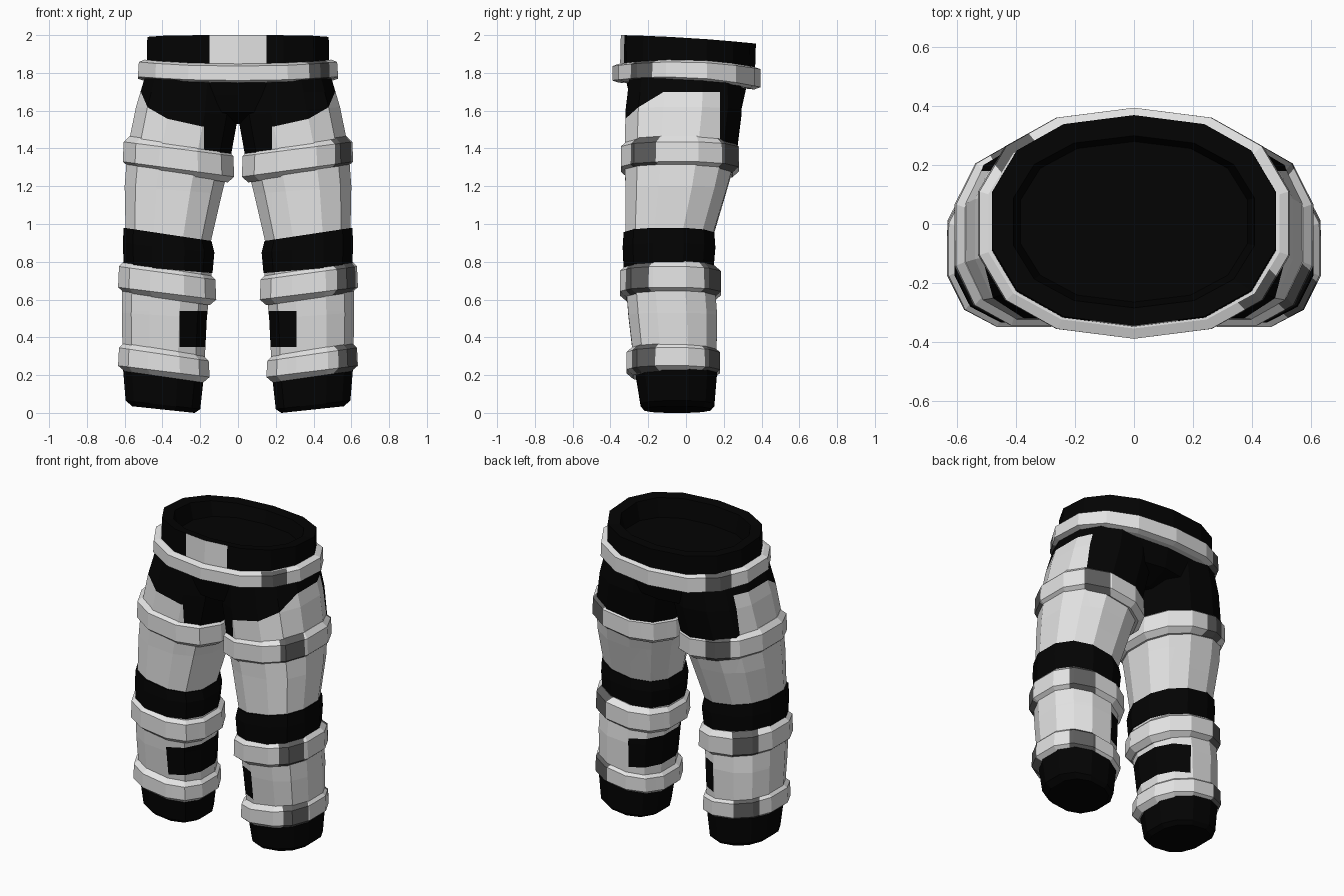
import bpy, bmesh
from math import cos, sin, pi, radians
from mathutils import Vector

cube = bpy.data.objects.get("Cube")
if cube:
    bpy.data.objects.remove(cube, do_unlink=True)


def material(name, value):
    m = bpy.data.materials.new(name)
    m.use_nodes = True
    color = (value, value, value, 1)
    m.diffuse_color = color
    m.node_tree.nodes["Principled BSDF"].inputs["Base Color"].default_value = color
    return m


BLACK = material("black fabric", 0.001)
LIGHT = material("light grey armour", 0.78)
GREY = material("dark grey buckle", 0.11)


def power(t, p):
    return abs(t) ** p * (1 if t >= 0 else -1)


def ring(x0, x1, y0, y1, z0, z1, tilt=0, sag=0, n=12):
    """Rounded polygon between x0..x1 and y0..y1; height runs from z0 at x0 to z1 at x1."""
    start = pi / 2 if n == 14 else pi / n
    raw = []
    for i in range(n):
        a = start + 2 * pi * i / n
        # The torso is evenly round; legs are squarer in front than behind
        p = 0.86 if n == 14 else 0.8 if sin(a) < 0 else 0.87
        raw.append((power(cos(a), p), power(sin(a), p)))
    mx = max(u for u, v in raw)
    front, back = -min(v for u, v in raw), max(v for u, v in raw)
    pts = []
    for u, v in raw:
        u, v = u / mx, v / (back if v > 0 else front)
        pts.append(Vector(((x0 + x1) / 2 + u * (x1 - x0) / 2,
                           (y0 + y1) / 2 + v * (y1 - y0) / 2,
                           (z0 + z1) / 2 + u * (z1 - z0) / 2 + tilt * v + sag * v * v)))
    return pts


def loft(name, rings, mats, cuts=(), rule=None, side=1):
    """Skin rings, slice along the cut planes, colour by rule, then mirror if needed."""
    bm = bmesh.new()
    loops = [[bm.verts.new(p) for p in r] for r in rings]
    n = len(loops[0])
    for a, b in zip(loops, loops[1:]):
        for i in range(n):
            j = (i + 1) % n
            bm.faces.new((a[i], a[j], b[j], b[i]))
    bm.faces.new(loops[0])
    bm.faces.new(loops[-1])
    for co, no in cuts:
        bmesh.ops.bisect_plane(bm, geom=bm.verts[:] + bm.edges[:] + bm.faces[:],
                               plane_co=co, plane_no=no)
    if rule:
        for f in bm.faces:
            f.material_index = int(rule(f.calc_center_median()))
    bmesh.ops.scale(bm, vec=(side, 1, 1), verts=bm.verts)
    bmesh.ops.recalc_face_normals(bm, faces=bm.faces)
    me = bpy.data.meshes.new(name)
    bm.to_mesh(me)
    bm.free()
    for m in mats:
        me.materials.append(m)
    bpy.context.collection.objects.link(bpy.data.objects.new(name, me))


def band(name, outer, top, bottom, buckles, side=1, n=12, chamfer=0.03,
         top_bend=(0, 0), low_bend=(0, 0)):
    """Raised chamfered strap; each buckle (x, y, facing angle) is a cut section of it."""
    x0, x1, y0, y1 = outer
    d = 0.035
    inner = (x0 + d, x1 - d, y0 + d, y1 - d)
    half = 0.078
    frames = []
    for x, y, angle in buckles:
        a = radians(angle)
        frames.append((Vector((x, y, 0)), Vector((cos(a), sin(a), 0)),
                       Vector((-sin(a), cos(a), 0))))

    def is_buckle(c):
        return any(abs((c - p).dot(t)) < half and (c - p).dot(out) > -0.08
                   for p, out, t in frames)

    loft(name, [ring(*inner, *top, *top_bend, n=n),
                ring(x0 + .005, x1 - .005, y0, y1, top[0] - chamfer, top[1] - chamfer,
                     *top_bend, n=n),
                ring(*outer, bottom[0] + chamfer, bottom[1] + chamfer, *low_bend, n=n),
                ring(*inner, *bottom, *low_bend, n=n)], [LIGHT, GREY],
         cuts=[(p + t * s, t) for p, out, t in frames for s in (-half, half)],
         rule=is_buckle, side=side)


# Waistband with broad rim, recessed top and light front panel
loft("waistband", [
    ring(-.485, .485, -.35, .365, 1.79, 1.79, n=14),
    ring(-.48, .48, -.345, .37, 1.985, 1.985, -.0225, -.0075, n=14),
    ring(-.41, .41, -.285, .3, 1.98, 1.98, -.02, -.0075, n=14),
    ring(-.385, .385, -.265, .28, 1.87, 1.87, n=14)],
    [BLACK, LIGHT],
    cuts=[((x, 0, 0), (1, 0, 0)) for x in (-.15, .15)],
    rule=lambda c: abs(c.x) < .15 and c.y < -.3 and c.z < 1.96)

# Pelvis filling the space between the thighs
loft("pelvis", [ring(-.485, .485, -.33, .34, 1.82, 1.82, n=14),
                ring(-.43, .43, -.3, .31, 1.68, 1.68, n=14),
                ring(-.3, .3, -.28, .29, 1.59, 1.59, n=14),
                ring(-.08, .08, -.13, .14, 1.53, 1.53, n=14)], [BLACK])

# Belt
band("belt", (-.53, .53, -.39, .395), (1.87, 1.87), (1.765, 1.765),
     [(.435, -.24, -47), (-.42, .26, 130)], n=14, chamfer=.012,
     top_bend=(-.008, -.03), low_bend=(-.018, -.035))


def thigh_is_light(c):
    plate = c.x > .18 and c.y < .18 and c.z < 1.7
    slant = c.z < 1.515 + .22 * (c.x - .18) + .55 * (c.y + .32)
    return c.z < 1.36 or (plate and slant)


def shin_is_light(c):
    return not (c.x < .31 and .35 < c.z < .54)


# Legs, built on the left and mirrored to the right; the right has rear buckles only
thigh_buckles = {1: [(.55, -.22, -42), (.46, .21, 50)], -1: [(.4, .23, 65)]}
shin_buckles = {1: [(.58, -.265, -42), (.51, .13, 50)], -1: [(.52, .125, 50)]}
ankle_buckles = {1: [(.58, -.225, -44), (.51, .13, 50)], -1: [(.53, .125, 50)]}

for side, label in ((1, "left"), (-1, "right")):
    loft(label + "_thigh", [
        ring(0, .495, -.3, .29, 1.77, 1.77),
        ring(0, .54, -.32, .295, 1.57, 1.62),
        ring(.045, .585, -.325, .265, 1.32, 1.40),
        ring(.085, .6, -.32, .215, 1.16, 1.2),
        ring(.15, .595, -.32, .135, .88, .95)],
        [BLACK, LIGHT],
        cuts=[((0, 0, 1.36), (0, 0, 1)), ((0, 0, 1.7), (0, 0, 1)),
              ((.18, 0, 0), (1, 0, 0)), ((0, .18, 0), (0, 1, 0)),
              ((.18, -.32, 1.515), (-.22, -.55, 1))],
        rule=thigh_is_light, side=side)
    loft(label + "_knee", [
        ring(.14, .605, -.33, .15, .91, .98),
        ring(.125, .61, -.335, .155, .85, .9),
        ring(.135, .605, -.33, .145, .74, .78)], [BLACK], side=side)
    loft(label + "_shin", [
        ring(.14, .61, -.325, .145, .74, .79),
        ring(.165, .615, -.305, .165, .5, .53),
        ring(.18, .61, -.27, .16, .2, .24)],
        [BLACK, LIGHT],
        cuts=[((.31, 0, 0), (1, 0, 0)), ((0, 0, .35), (0, 0, 1)), ((0, 0, .54), (0, 0, 1))],
        rule=shin_is_light, side=side)
    loft(label + "_boot", [
        ring(.18, .61, -.27, .165, .2, .25),
        ring(.2, .595, -.24, .15, .02, .065),
        ring(.23, .56, -.22, .13, 0, .035)], [BLACK], side=side)
    band(label + "_thigh_band", (.02, .61, -.345, .28), (1.39, 1.465), (1.22, 1.3),
         thigh_buckles[side], side)
    band(label + "_upper_shin_band", (.115, .635, -.35, .185), (.735, .805), (.57, .635),
         shin_buckles[side], side)
    band(label + "_ankle_band", (.15, .635, -.315, .18), (.305, .375), (.16, .22),
         ankle_buckles[side], side)
